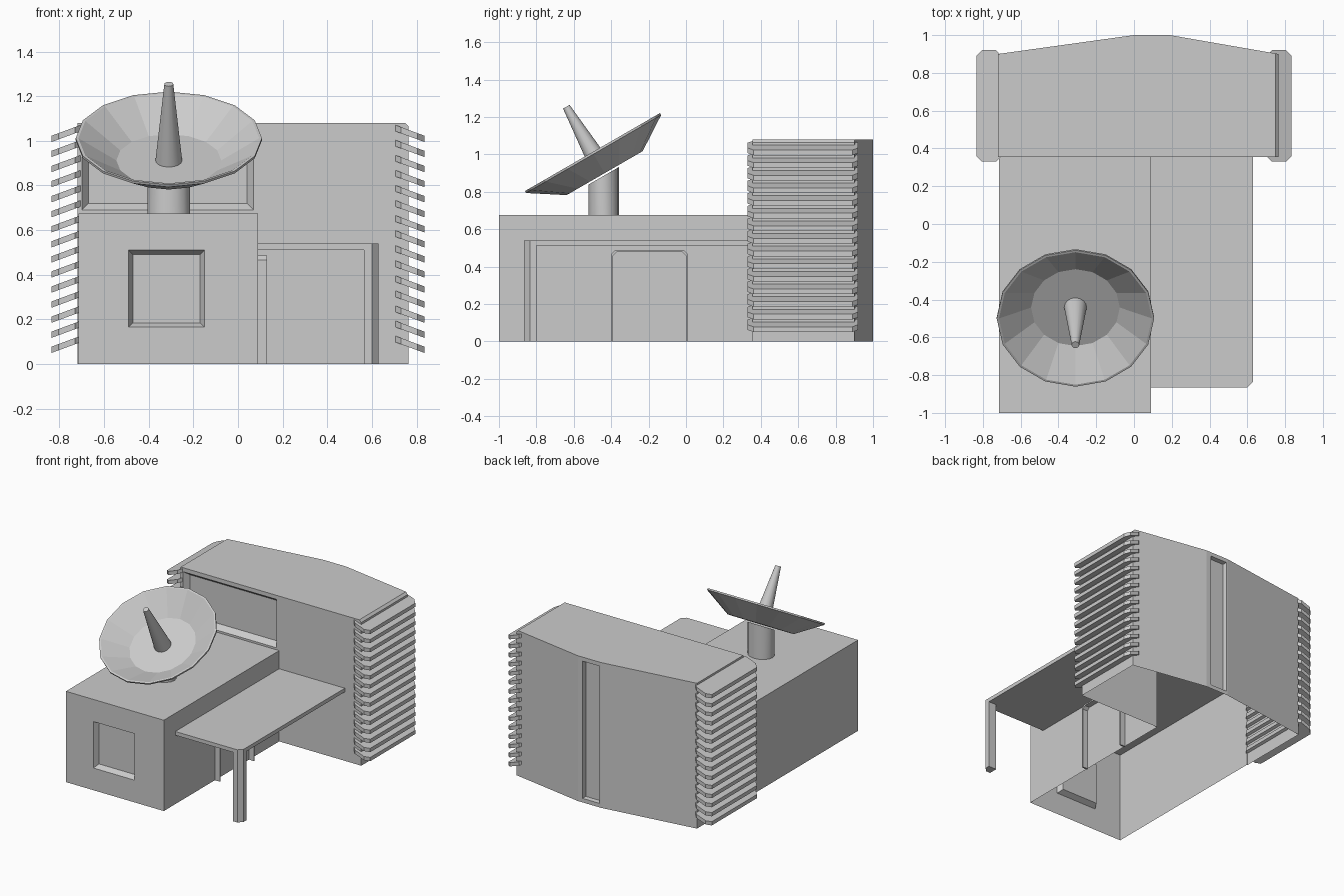
import bpy, bmesh, math
from mathutils import Matrix, Vector

if "Cube" in bpy.data.objects:
    bpy.data.objects.remove(bpy.data.objects["Cube"])

grey = bpy.data.materials.new("plain_grey")
grey.use_nodes = True
GREY = (0.6, 0.6, 0.6, 1)
grey.diffuse_color = GREY
grey.node_tree.nodes["Principled BSDF"].inputs["Base Color"].default_value = GREY


def make(name, bm):
    bmesh.ops.recalc_face_normals(bm, faces=bm.faces)
    mesh = bpy.data.meshes.new(name)
    bm.to_mesh(mesh)
    bm.free()
    mesh.materials.append(grey)
    obj = bpy.data.objects.new(name, mesh)
    bpy.context.scene.collection.objects.link(obj)
    return obj


def loft(bm, *rings):
    """Closed solid through matching rings of points."""
    loops = [[bm.verts.new(p) for p in ring] for ring in rings]
    bm.faces.new(loops[0])
    bm.faces.new(loops[-1])
    n = len(loops[0])
    for a, b in zip(loops, loops[1:]):
        for i in range(n):
            j = (i + 1) % n
            bm.faces.new((a[i], a[j], b[j], b[i]))


def prism(name, plan, z0, z1):
    bm = bmesh.new()
    loft(bm, [(x, y, z0) for x, y in plan], [(x, y, z1) for x, y in plan])
    return make(name, bm)


def rect(a0, a1, b0, b1):
    return [(a0, b0), (a1, b0), (a1, b1), (a0, b1)]


def boolean(target, tool, operation):
    mod = target.modifiers.new(operation, 'BOOLEAN')
    mod.operation, mod.object, mod.solver = operation, tool, 'EXACT'
    bpy.context.view_layer.update()
    mesh = bpy.data.meshes.new_from_object(
        target.evaluated_get(bpy.context.evaluated_depsgraph_get()))
    target.modifiers.clear()
    target.data = mesh
    bpy.data.objects.remove(tool)


def recess(target, x0, x1, z0, z1, y, depth, taper):
    """Cut a tapered pocket into a wall that faces along y."""
    bm = bmesh.new()
    rings = []
    for d, t in ((-depth, 0), (0, 0), (depth, taper)):
        outline = rect(x0 + t, x1 - t, z0 + t, z1 - t)
        rings.append([(px, y + d, pz) for px, pz in outline])
    loft(bm, *rings)
    boolean(target, make("cutter", bm), 'DIFFERENCE')


# Building shell: tall rear hall joined to the low front block
hall_plan = [(-.72, .355), (.765, .355), (.765, .9), (.19, 1), (0, 1), (-.72, .9)]
shell = prism("building_shell", hall_plan, 0, 1.08)
bm = bmesh.new()
bm.from_mesh(shell.data)
eave = [e for e in bm.edges if all(v.co.x > .76 and v.co.z > 1 for v in e.verts)]
bmesh.ops.bevel(bm, geom=eave, offset=.016, segments=1, affect='EDGES')
bm.to_mesh(shell.data)
bm.free()
boolean(shell, prism("front_block", rect(-.715, .09, -1, .6), 0, .675), 'UNION')

# Front window, upper window and rear slot
recess(shell, -.49, -.15, .165, .51, -1, .04, .02)
recess(shell, -.7, .07, .69, 1.05, .355, .04, .03)
recess(shell, .01, .15, .03, 1.05, 1, -.03, .005)

# The shell is open underneath
bm = bmesh.new()
bm.from_mesh(shell.data)
floor = [f for f in bm.faces if all(v.co.z < .001 for v in f.verts)]
bmesh.ops.delete(bm, geom=floor, context='FACES')
bm.to_mesh(shell.data)
bm.free()

# Canopy with clipped corner, and its leg
def clipped(x0, y1):
    return [(x0, -.865), (.6, -.865), (.63, -.835), (.63, y1), (x0, y1)]

prism("canopy", clipped(.09, .355), .512, .54)
prism("canopy_leg", clipped(.565, -.8), 0, .512)

# Door frame: a thin arch standing out from the side wall
def arch(t):
    y0, y1, top, c = -.4 + t, .01 - t, .487 - t, .02
    return [(y0, 0), (y0, top - c), (y0 + c, top), (y1 - c, top), (y1, top - c), (y1, 0)]

outline = arch(0) + arch(.01)[::-1]
bm = bmesh.new()
loft(bm, [(.085, y, z) for y, z in outline], [(.13, y, z) for y, z in outline])
make("door_frame", bm)

# Sloping louvre slats on both ends of the hall
c = .03
slat_plan = [(.70, .33 + c), (.70 + c, .33), (.835 - c, .33), (.835, .33 + c),
             (.835, .92 - c), (.835 - c, .92), (.70 + c, .92), (.70, .92 - c)]
for side, name in ((1, "left_louvres"), (-1, "right_louvres")):
    bm = bmesh.new()
    for i in range(15):
        rings = [[(side * x, y, 1.045 - .0675 * i - (x - .70) * .37 + dz)
                  for x, y in slat_plan] for dz in (0, .028)]
        loft(bm, *rings)
    make(name, bm)

# Dish and feed horn share a frame tilted towards the front
tilt = Matrix.Translation((-.31, -.5, 1.012)) @ Matrix.Rotation(math.radians(30), 4, 'X')


def turned(name, profile, sides):
    """Solid of revolution from (radius, height) pairs."""
    bm = bmesh.new()
    rings = []
    for r, h in profile:
        angles = [math.tau * i / sides for i in range(sides)]
        rings.append([Vector((r * math.cos(a), r * math.sin(a), h)) for a in angles])
    loft(bm, *rings)
    return make(name, bm)


dish = turned("dish", [(.235, -.13), (.417, -.012), (.417, 0), (.405, 0), (.235, -.115)], 16)
dish.data.transform(tilt)
horn = turned("feed_horn", [(.06, -.116), (.02, .28)], 16)
horn.data.transform(tilt)

# Mast with its top cut to the slope of the dish
mast = turned("dish_mast", [(1, .675), (1, .885)], 16)
for v in mast.data.vertices:
    v.co.x = v.co.x * .096 - .31
    v.co.y = v.co.y * .082 - .44
    if v.co.z > .8:
        v.co.z += (v.co.y + .44) * .577

# Smooth the round parts only
for obj in (horn, mast):
    bpy.ops.object.select_all(action='DESELECT')
    obj.select_set(True)
    bpy.context.view_layer.objects.active = obj
    bpy.ops.object.shade_smooth_by_angle(angle=math.radians(35))
